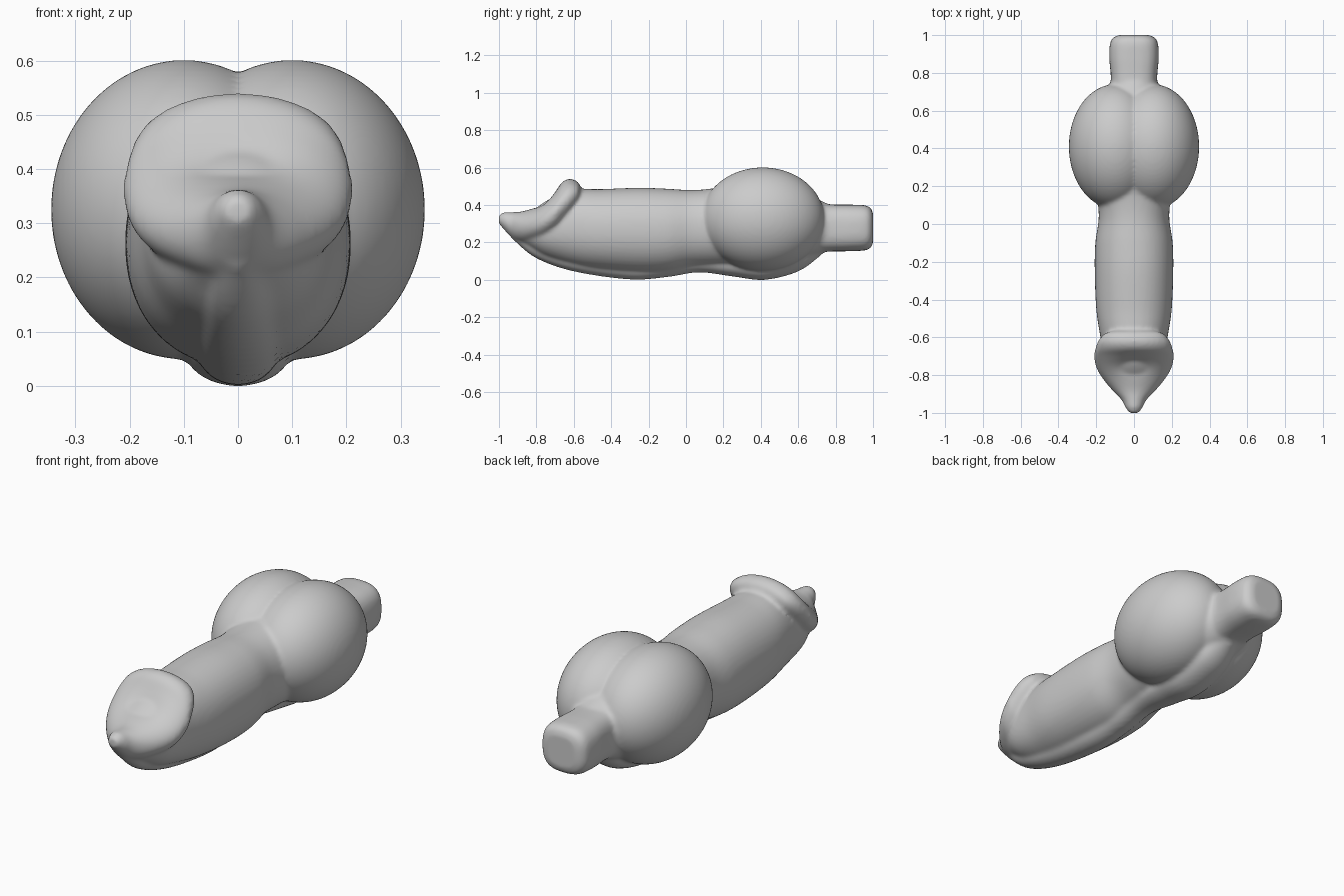
import bpy, bmesh, math
from mathutils import Matrix, Vector

default_cube = bpy.data.objects.get("Cube")
if default_cube:
    bpy.data.objects.remove(default_cube, do_unlink=True)

SIDES, STEPS = 48, 6


def smooth_stations(keys):
    """Pass a Catmull-Rom curve through (y, low, high, half_width) stations."""
    points = [Vector(key) for key in keys]
    padded = [points[0]] + points + [points[-1]]
    result = []
    for a, b, c, d in zip(padded, padded[1:], padded[2:], padded[3:]):
        for step in range(STEPS):
            t = step / STEPS
            result.append(b + 0.5 * t * ((c - a) + t * ((2 * a - 5 * b + 4 * c - d)
                          + t * (3 * (b - c) + d - a))))
    return result + [points[-1]]


def loft(bm, keys, power=2.0):
    """Closed loft along y with superellipse sections; returns its vertices."""
    rings = []
    for y, low, high, half_width in smooth_stations(keys):
        ring = []
        for i in range(SIDES):
            angle = math.tau * i / SIDES
            c, s = math.cos(angle), math.sin(angle)
            x = math.copysign(abs(c) ** (2 / power), c) * half_width
            z = math.copysign(abs(s) ** (2 / power), s) * (high - low) / 2
            ring.append(bm.verts.new((x, y, (low + high) / 2 + z)))
        rings.append(ring)
    for first, second in zip(rings, rings[1:]):
        for i in range(SIDES):
            j = (i + 1) % SIDES
            bm.faces.new((first[i], first[j], second[j], second[i]))
    bm.faces.new(rings[0])
    bm.faces.new(rings[-1])
    return [vert for ring in rings for vert in ring]


bm = bmesh.new()

# Main shaft
loft(bm, [(-0.93, 0.22, 0.30, 0.04), (-0.85, 0.18, 0.34, 0.10),
          (-0.75, 0.12, 0.42, 0.155), (-0.6, 0.075, 0.48, 0.178),
          (-0.45, 0.05, 0.485, 0.2), (-0.25, 0.035, 0.492, 0.208),
          (-0.1, 0.04, 0.487, 0.205), (0.03, 0.065, 0.48, 0.187),
          (0.15, 0.07, 0.49, 0.195), (0.3, 0.07, 0.52, 0.21),
          (0.6, 0.1, 0.47, 0.18), (0.75, 0.15, 0.41, 0.125)], 2.15)

# Ridge along the underside
loft(bm, [(-0.92, 0.21, 0.27, 0.03), (-0.8, 0.115, 0.22, 0.06),
          (-0.6, 0.045, 0.16, 0.07), (-0.3, 0.002, 0.13, 0.075),
          (-0.1, 0.015, 0.14, 0.075), (0.07, 0.04, 0.16, 0.075),
          (0.25, 0.018, 0.15, 0.09), (0.42, 0, 0.14, 0.1),
          (0.6, 0.045, 0.17, 0.09), (0.72, 0.13, 0.24, 0.06)])

# Cap with a raised rim and a small tip
cap = loft(bm, [(-0.565, 0.44, 0.5, 0.1), (-0.58, 0.39, 0.525, 0.155),
                (-0.62, 0.325, 0.54, 0.19), (-0.66, 0.275, 0.525, 0.204),
                (-0.7, 0.24, 0.48, 0.212), (-0.76, 0.21, 0.425, 0.2),
                (-0.82, 0.2, 0.385, 0.165), (-0.88, 0.2, 0.365, 0.115),
                (-0.93, 0.225, 0.362, 0.067), (-0.97, 0.265, 0.362, 0.046),
                (-1, 0.3, 0.348, 0.026)])
for vert in cap:
    x, y, z = vert.co
    if z > 0.36 and y < -0.64:
        vert.co.z -= 0.03 * math.exp(-(x / 0.09) ** 2 - ((y + 0.75) / 0.05) ** 2)

# Twin rounded lobes
for side in (-1, 1):
    shape = Matrix.Translation((side * 0.1, 0.41, 0.325)) @ Matrix.Diagonal((0.245, 0.33, 0.276, 1))
    bmesh.ops.create_uvsphere(bm, u_segments=64, v_segments=40, radius=1, matrix=shape)

# Rear stub
loft(bm, [(0.62, 0.13, 0.43, 0.14), (0.75, 0.15, 0.405, 0.122),
          (0.88, 0.153, 0.402, 0.131), (0.96, 0.158, 0.398, 0.126),
          (0.99, 0.175, 0.38, 0.105), (1, 0.2, 0.355, 0.08)], 2.8)

bmesh.ops.recalc_face_normals(bm, faces=bm.faces)
mesh = bpy.data.meshes.new("sculpted_body")
bm.to_mesh(mesh)
bm.free()
body = bpy.data.objects.new("sculpted_body", mesh)
bpy.context.collection.objects.link(body)

# Fuse the parts into one softly blended skin
remesh = body.modifiers.new("fuse", "REMESH")
remesh.mode = "VOXEL"
remesh.voxel_size = 0.01
remesh.use_smooth_shade = True
soften = body.modifiers.new("soften", "SMOOTH")
soften.factor = 0.5
soften.iterations = 8

# Plain grey finish
grey = bpy.data.materials.new("plain_grey")
grey.use_nodes = True
colour = (0.6, 0.6, 0.6, 1)
grey.diffuse_color = colour
grey.node_tree.nodes["Principled BSDF"].inputs["Base Color"].default_value = colour
mesh.materials.append(grey)
for polygon in mesh.polygons:
    polygon.use_smooth = True
